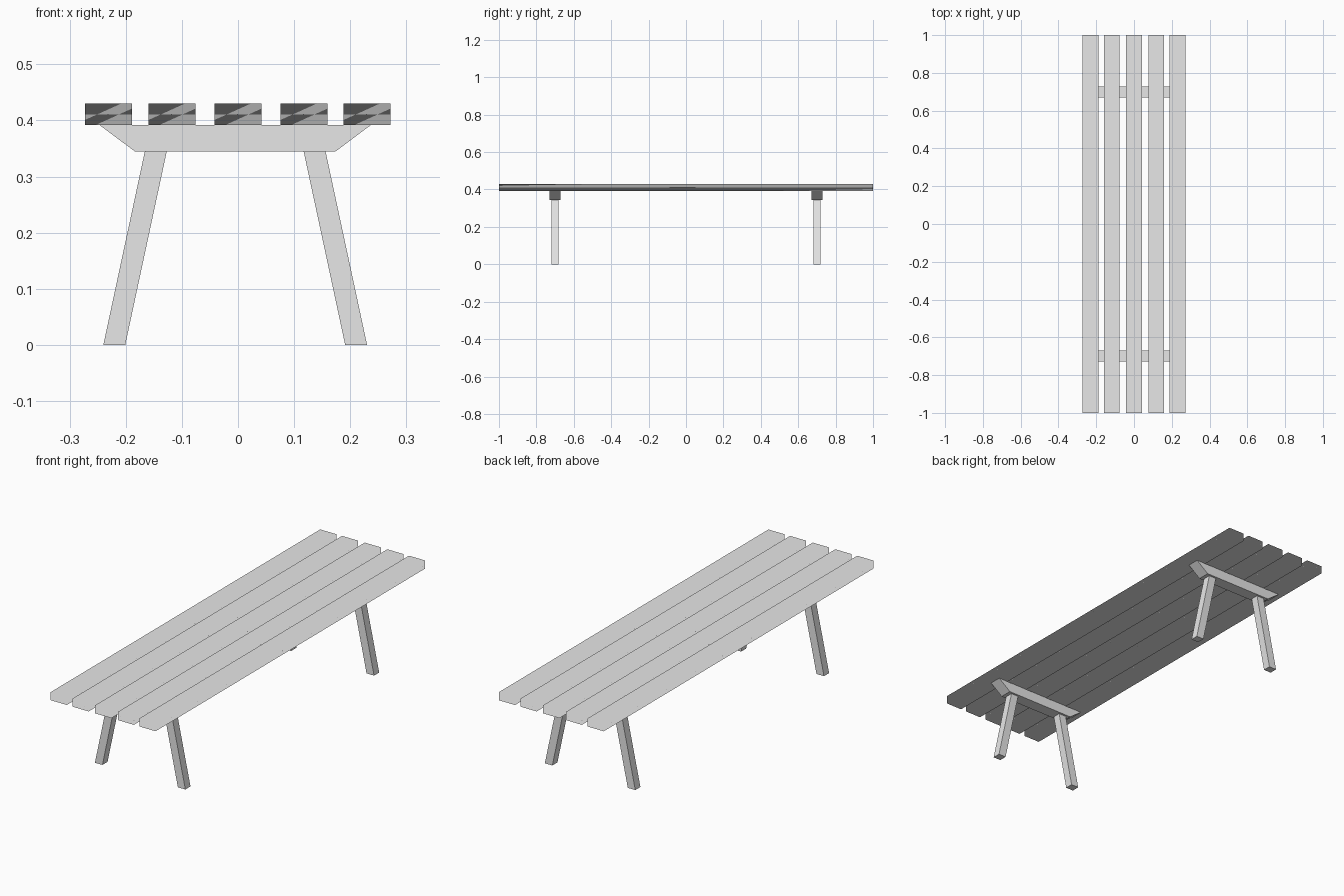
import bpy
import bmesh

cube = bpy.data.objects.get("Cube")
if cube:
    bpy.data.objects.remove(cube, do_unlink=True)

grey = bpy.data.materials.new("plain_grey")
grey.use_nodes = True
grey.diffuse_color = (0.8, 0.8, 0.8, 1)
grey.node_tree.nodes["Principled BSDF"].inputs["Base Color"].default_value = (0.8, 0.8, 0.8, 1)


def extrude_profile(name, points, y_start, y_end):
    """Extrude an x-z outline along y into a closed solid."""
    bm = bmesh.new()
    face = bm.faces.new([bm.verts.new((x, y_start, z)) for x, z in points])
    result = bmesh.ops.extrude_face_region(bm, geom=[face])
    moved = [v for v in result["geom"] if isinstance(v, bmesh.types.BMVert)]
    bmesh.ops.translate(bm, verts=moved, vec=(0, y_end - y_start, 0))
    bmesh.ops.recalc_face_normals(bm, faces=bm.faces)
    mesh = bpy.data.meshes.new(name)
    bm.to_mesh(mesh)
    bm.free()
    mesh.materials.append(grey)
    obj = bpy.data.objects.new(name, mesh)
    bpy.context.collection.objects.link(obj)
    return obj


SEAT_BOTTOM, SEAT_TOP, BEAM_BOTTOM = 0.392, 0.43, 0.345
FRAME_X = -0.005

# Seat slats, with soft shading led by the broad top and bottom
for i, x in enumerate((-0.231, -0.1175, 0, 0.1175, 0.23)):
    a, b = x - 0.042, x + 0.042
    slat = extrude_profile(f"seat_slat_{i + 1}",
                           [(a, SEAT_BOTTOM), (b, SEAT_BOTTOM), (b, SEAT_TOP), (a, SEAT_TOP)], -1, 1)
    slat.data.shade_smooth()
    weighted = slat.modifiers.new("soft_edges", "WEIGHTED_NORMAL")
    weighted.mode = "FACE_AREA"
    weighted.weight = 100

# Cross beams with splayed legs
for end, y in (("front", -0.7), ("back", 0.7)):
    beam = [(-0.179, BEAM_BOTTOM), (0.179, BEAM_BOTTOM), (0.242, SEAT_BOTTOM), (-0.242, SEAT_BOTTOM)]
    extrude_profile(f"{end}_cross_beam", [(FRAME_X + x, z) for x, z in beam], y - 0.029, y + 0.029)
    leg = [(0.196, 0), (0.235, 0), (0.161, BEAM_BOTTOM), (0.122, BEAM_BOTTOM)]
    for side, sign in (("left", 1), ("right", -1)):
        extrude_profile(f"{end}_{side}_leg", [(FRAME_X + sign * x, z) for x, z in leg],
                        y - 0.019, y + 0.019)
